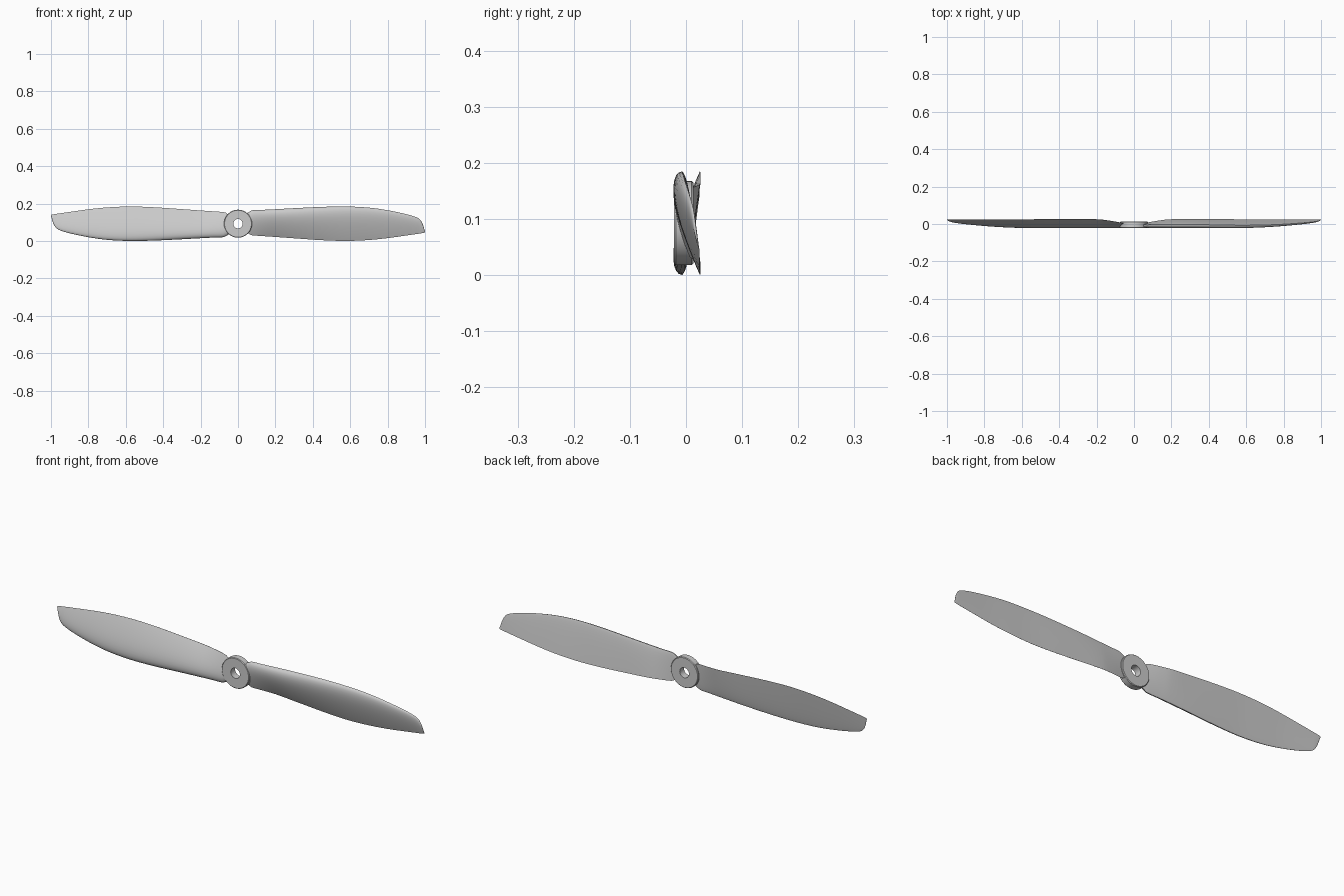
import bpy, bmesh, math
from mathutils import Matrix

if "Cube" in bpy.data.objects:
    bpy.data.objects.remove(bpy.data.objects["Cube"])

CZ = 0.0925   # height of the propeller axis

# Blade stations: x, leading z, trailing z, leading y, trailing y, thickness
STATIONS = [
    (0.050, 0.058, -0.046, -0.004, 0.004, 0.017),
    (0.064, 0.066, -0.058, -0.004, 0.006, 0.018),
    (0.078, 0.072, -0.062, -0.004, 0.009, 0.020),
    (0.130, 0.074, -0.066, -0.003, 0.018, 0.023),
    (0.190, 0.077, -0.070, -0.002, 0.025, 0.026),
    (0.300, 0.083, -0.078, -0.002, 0.026, 0.027),
    (0.450, 0.090, -0.088, -0.005, 0.026, 0.025),
    (0.580, 0.092, -0.092, -0.007, 0.025, 0.022),
    (0.700, 0.086, -0.087, -0.005, 0.025, 0.019),
    (0.800, 0.072, -0.077, -0.001, 0.024, 0.015),
    (0.900, 0.051, -0.063, 0.006, 0.024, 0.011),
    (0.955, 0.034, -0.055, 0.011, 0.024, 0.008),
    (0.975, 0.020, -0.052, 0.014, 0.024, 0.006),
    (0.988, -0.003, -0.050, 0.017, 0.024, 0.004),
    (1.000, -0.042, -0.047, 0.022, 0.024, 0.001),
]


def hermite(i, u):
    """Smooth interpolation of the stations between i and i + 1."""
    s = STATIONS
    a, b = s[i], s[i + 1]
    p, n = s[max(i - 1, 0)], s[min(i + 2, len(s) - 1)]
    h = b[0] - a[0]
    out = [a[0] + u * h]
    for k in range(1, 6):
        m0 = (b[k] - p[k]) / (b[0] - p[0]) * h
        m1 = (n[k] - a[k]) / (n[0] - a[0]) * h
        out.append((2*u**3 - 3*u*u + 1) * a[k] + (u**3 - 2*u*u + u) * m0
                   + (3*u*u - 2*u**3) * b[k] + (u**3 - u*u) * m1)
    return out


def foil(t):
    """Half-thickness curve of the aerofoil, peak close to 1."""
    return 2 * (1.4845*math.sqrt(t) - 0.63*t - 1.758*t*t
                + 1.4215*t**3 - 0.5075*t**4)


def section(st, n=16):
    x, lz, tz, ly, ty, th = st
    ts = [(1 - math.cos(math.pi * i / n)) / 2 for i in range(n + 1)]
    loop = [(t, -foil(t) * th) for t in ts]                      # front, cambered
    loop += [(t, foil(t) * th * 0.12) for t in ts[-1:0:-1]]      # back, nearly flat
    return [(x, ly + t * (ty - ly) + off, CZ + lz + t * (tz - lz)) for t, off in loop]


def finish(name, bm):
    bmesh.ops.recalc_face_normals(bm, faces=bm.faces)
    me = bpy.data.meshes.new(name)
    bm.to_mesh(me)
    bm.free()
    ob = bpy.data.objects.new(name, me)
    bpy.context.collection.objects.link(ob)
    bpy.ops.object.select_all(action='DESELECT')
    ob.select_set(True)
    bpy.context.view_layer.objects.active = ob
    bpy.ops.object.shade_smooth_by_angle(angle=math.radians(35))
    return ob


def bridge(bm, a, b):
    n = len(a)
    for i in range(n):
        j = (i + 1) % n
        bm.faces.new((a[i], a[j], b[j], b[i]))


# Two blades, the second turned half a revolution about the axis
def blade(name, angle):
    bm = bmesh.new()
    stations = [hermite(i, u / 4) for i in range(len(STATIONS) - 1) for u in range(4)]
    stations.append(STATIONS[-1])
    rings = [[bm.verts.new(p) for p in section(s)] for s in stations]
    for a, b in zip(rings, rings[1:]):
        bridge(bm, a, b)
    bm.faces.new(rings[0])
    bm.faces.new(rings[-1])
    bmesh.ops.rotate(bm, verts=bm.verts, cent=(0, 0, CZ),
                     matrix=Matrix.Rotation(angle, 3, 'Y'))
    return finish(name, bm)


blade("blade_right", 0)
blade("blade_left", math.pi)

# Hub: ring with a shaft hole, revolved about the y axis
bm = bmesh.new()
profile = [(0.025, -0.021), (0.072, -0.021), (0.075, -0.018),
           (0.075, 0.010), (0.072, 0.013), (0.025, 0.013)]
N = 48
rings = [[bm.verts.new((r * math.cos(2*math.pi*k/N), y, CZ + r * math.sin(2*math.pi*k/N)))
          for r, y in profile] for k in range(N)]
for k in range(N):
    bridge(bm, rings[k], rings[(k + 1) % N])
finish("hub", bm)
